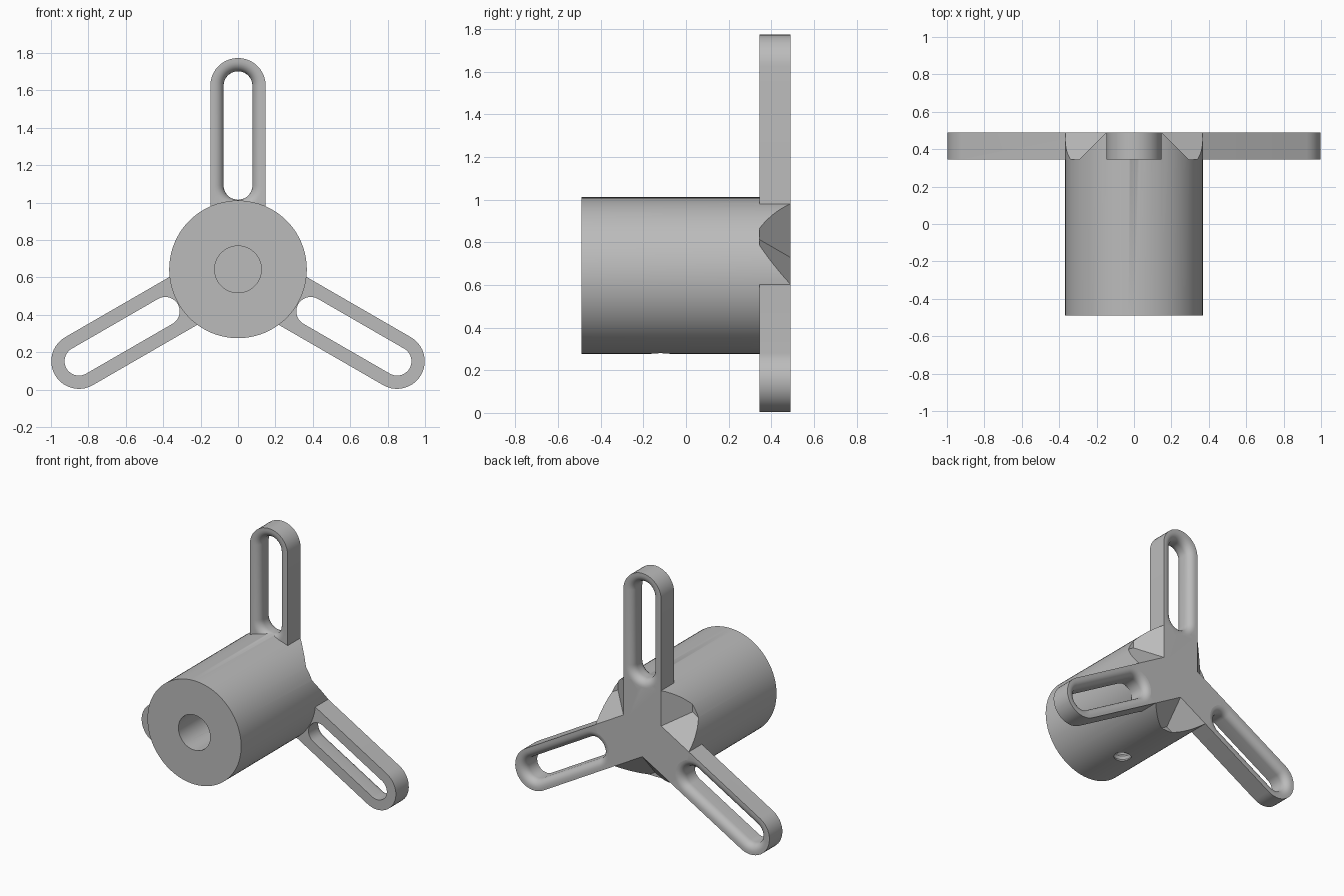
import bpy, bmesh
from math import sin, cos, pi, radians

cube = bpy.data.objects.get("Cube")
if cube:
    bpy.data.objects.remove(cube, do_unlink=True)

HUB_Z, HUB_R = 0.643, 0.368
FRONT, PLATE, BACK = -0.49, 0.345, 0.49
ARM_W, SLOT_W, FILLET = 0.148, 0.077, 0.052
SLOT_IN, ARM_END = 0.449, 0.982
ANGLES = [radians(a) for a in (90, -30, 210)]

grey = bpy.data.materials.new("plain grey")
grey.use_nodes = True
grey.diffuse_color = (0.5, 0.5, 0.5, 1)
grey.node_tree.nodes["Principled BSDF"].inputs["Base Color"].default_value = (0.5, 0.5, 0.5, 1)


def loft(name, rings, helper=True):
    """Solid skinned through rings of equal point counts, capped at both ends."""
    bm = bmesh.new()
    loops = [[bm.verts.new(p) for p in ring] for ring in rings]
    n = len(loops[0])
    for a, b in zip(loops, loops[1:]):
        for i in range(n):
            bm.faces.new((a[i], a[(i + 1) % n], b[(i + 1) % n], b[i]))
    bm.faces.new(loops[0])
    bm.faces.new(loops[-1])
    bmesh.ops.recalc_face_normals(bm, faces=bm.faces)
    me = bpy.data.meshes.new(name)
    bm.to_mesh(me)
    bm.free()
    me.materials.append(grey)
    ob = bpy.data.objects.new(name, me)
    bpy.context.collection.objects.link(ob)
    ob.hide_render = helper
    return ob


def combine(target, tool, operation):
    """Apply a boolean and remove the tool."""
    mod = target.modifiers.new("combine", 'BOOLEAN')
    mod.object, mod.operation, mod.solver = tool, operation, 'EXACT'
    bpy.context.view_layer.objects.active = target
    bpy.ops.object.modifier_apply(modifier=mod.name)
    bpy.data.objects.remove(tool, do_unlink=True)


def place(r, t, y, ang):
    """Point at radius r along a spoke, t across it."""
    return (r * cos(ang) - t * sin(ang), y, HUB_Z + r * sin(ang) + t * cos(ang))


def circle(radius, y, n=80):
    return [place(radius, 0, y, 2 * pi * i / n) for i in range(n)]


def stadium(r0, r1, w, y, ang, n=20):
    """Long rounded outline along a spoke."""
    out = []
    for centre, start in ((r1, -pi / 2), (r0, pi / 2)):
        for i in range(n + 1):
            a = start + pi * i / n
            out.append(place(centre + w * cos(a), w * sin(a), y, ang))
    return out


def slot(ang, front_round, back_round):
    """Slot cutter that flares into a rounded lip on the chosen sides."""
    steps = [i / 6 for i in range(7)]
    lip = [(FILLET * (1 - sin(s * pi / 2)), FILLET * (1 - cos(s * pi / 2))) for s in steps]
    prof = [(PLATE - 0.03, SLOT_W + (FILLET if front_round else 0))]
    if front_round:
        prof += [(PLATE + FILLET - d, SLOT_W + w) for w, d in
                 [(FILLET * (1 - cos(s * pi / 2)), FILLET * sin(s * pi / 2)) for s in steps[::-1]]]
    if back_round:
        prof += [(BACK - FILLET + FILLET * sin(s * pi / 2),
                  SLOT_W + FILLET * (1 - cos(s * pi / 2))) for s in steps]
    prof.append((BACK + 0.03, SLOT_W + (FILLET if back_round else 0)))
    return loft("slot_cutter", [stadium(SLOT_IN, ARM_END, w, y, ang) for y, w in prof])


# Hub cylinder
hub = loft("slotted_arm_hub", [circle(HUB_R, FRONT), circle(HUB_R, BACK)], False)

# Sloped notches between the arms
for ang in ANGLES:
    gap = ang + pi / 3
    rings = []
    for y in (PLATE, BACK + 0.02):
        apex = (ARM_W + BACK - y) / sin(pi / 3)
        far = 0.8
        side = far * sin(pi / 3)
        rings.append([place(apex, 0, y, gap),
                      place(apex + far / 2, side, y, gap),
                      place(apex + far / 2, -side, y, gap)])
    combine(hub, loft("notch_cutter", rings), 'DIFFERENCE')

# Arms with their slots; the upright arm is rounded on both sides
for i, ang in enumerate(ANGLES):
    arm = loft("arm", [stadium(0.15, ARM_END, ARM_W, y, ang) for y in (PLATE, BACK)])
    if i == 0:
        combine(arm, slot(ang, True, False), 'DIFFERENCE')
    combine(hub, arm, 'UNION')
for ang in ANGLES:
    combine(hub, slot(ang, False, True), 'DIFFERENCE')

# Blind bore from the front
combine(hub, loft("bore_cutter", [circle(0.125, FRONT - 0.05, 48), circle(0.125, 0.3, 48)]), 'DIFFERENCE')

# Threaded screw hole underneath
rings = []
for k in range(17):
    r = 0.068 if k % 2 == 0 else 0.056
    z = HUB_Z - HUB_R - 0.02 + k * 0.02
    rings.append([(r * cos(2 * pi * i / 32), -0.12 + r * sin(2 * pi * i / 32), z) for i in range(32)])
combine(hub, loft("screw_hole_cutter", rings), 'DIFFERENCE')

# Smooth curved walls, crisp edges
bpy.ops.object.select_all(action='DESELECT')
hub.select_set(True)
bpy.context.view_layer.objects.active = hub
bpy.ops.object.shade_smooth_by_angle(angle=radians(30))
